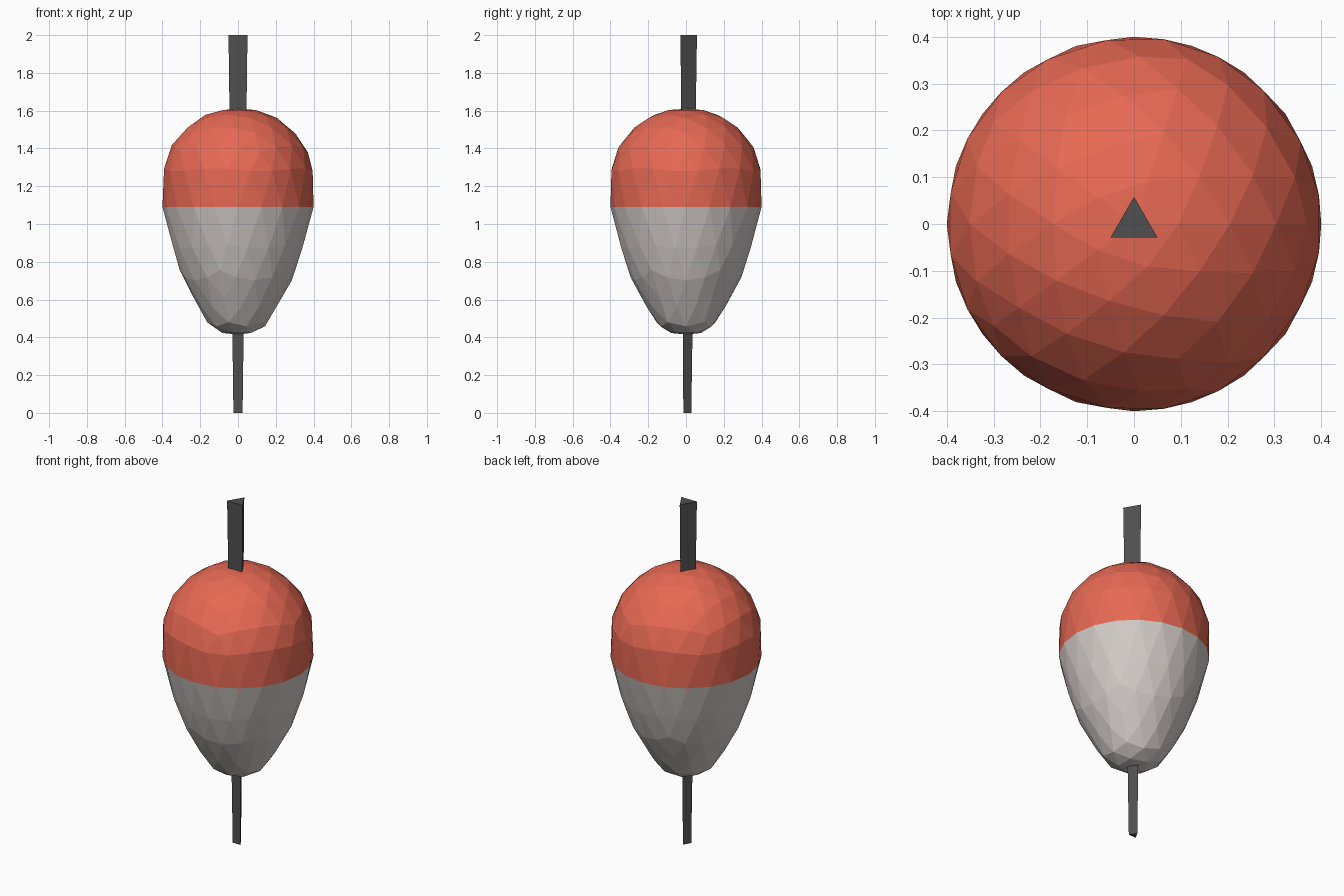
import bpy

if "Cube" in bpy.data.objects:
    bpy.data.objects.remove(bpy.data.objects["Cube"])

def material(name, rgb):
    m = bpy.data.materials.new(name)
    m.diffuse_color = (*rgb, 1)
    m.use_nodes = True
    m.node_tree.nodes["Principled BSDF"].inputs["Base Color"].default_value = m.diffuse_color
    return m

def lerp(table, t):
    for (a, *va), (b, *vb) in zip(table, table[1:]):
        if t <= b:
            f = (t - a) / (b - a)
            return [p + (q - p) * f for p, q in zip(va, vb)]
    return table[-1][1:]

# Float profile: unit sphere height -> (z, radius scale)
PROFILE = [(-1, 0.415, 0.33), (-0.96, 0.425, 0.33), (-0.85, 0.48, 0.31),
           (-0.7, 0.575, 0.30), (-0.5, 0.72, 0.34), (-0.25, 0.89, 0.362),
           (0, 1.09, 0.40), (0.25, 1.28, 0.413), (0.5, 1.405, 0.414),
           (0.7, 1.50, 0.40), (0.85, 1.562, 0.39), (0.96, 1.602, 0.38),
           (1.001, 1.61, 0.38)]

# Float body: icosphere stretched into an egg shape
bpy.ops.mesh.primitive_ico_sphere_add(subdivisions=3, radius=1)
body = bpy.context.object
body.name = "float_body"
for v in body.data.vertices:
    z, s = lerp(PROFILE, max(-1, min(1, v.co.z)))
    v.co = (v.co.x * s, v.co.y * s, z)

# Red upper half, pale lower half
body.data.materials.append(material("pale", (0.65, 0.60, 0.58)))
body.data.materials.append(material("red", (0.80, 0.14, 0.087)))
for p in body.data.polygons:
    p.material_index = int(p.center.z > 1.09)

# Tapered three-sided stick running through the float
bpy.ops.mesh.primitive_cone_add(vertices=3, radius1=0.028, radius2=0.058,
                                depth=2, location=(0, 0, 1))
stick = bpy.context.object
stick.name = "stick"
stick.data.materials.append(material("dark", (0.08, 0.08, 0.08)))
